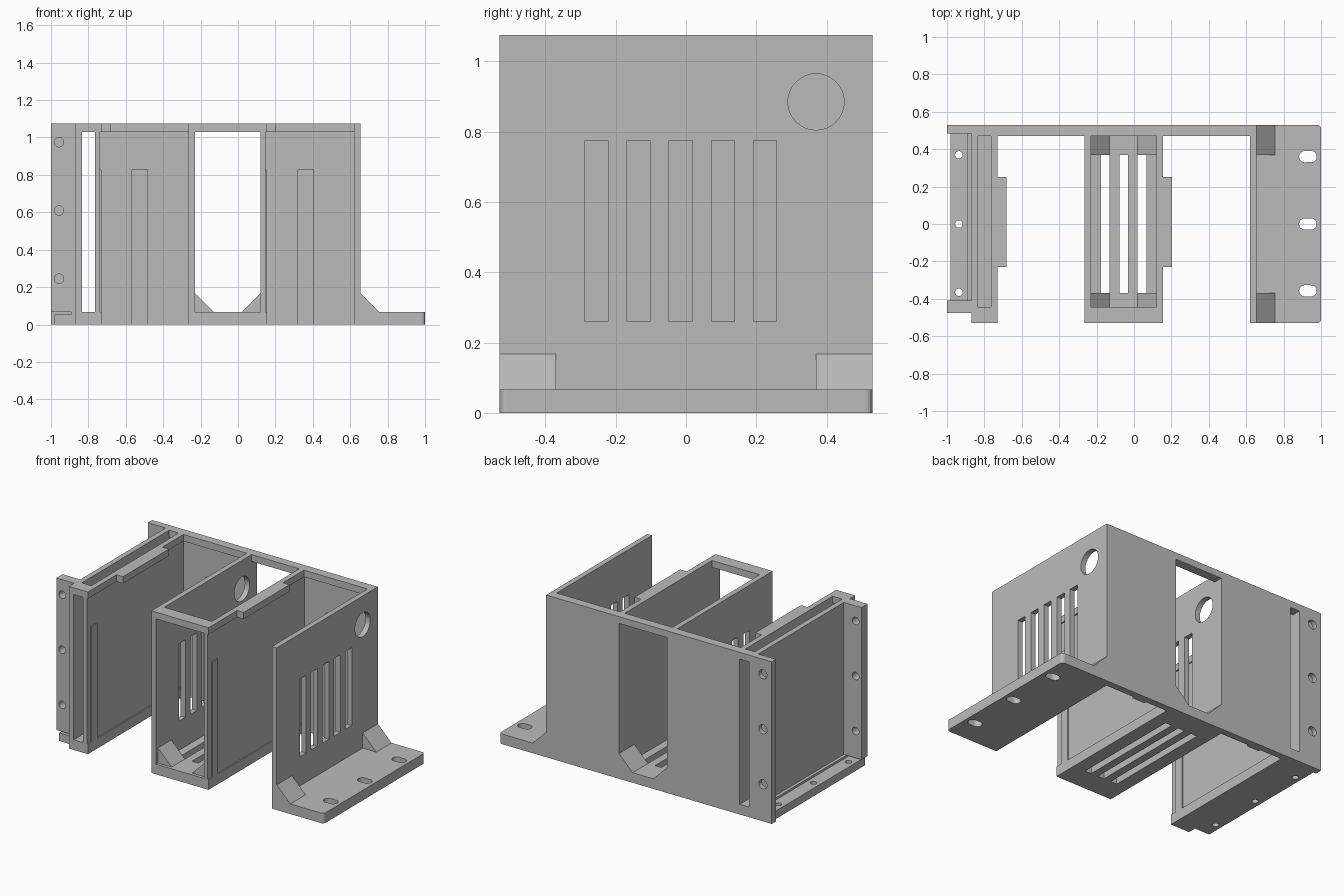
import bpy, bmesh
from mathutils import Matrix, Vector

if "Cube" in bpy.data.objects:
    bpy.data.objects.remove(bpy.data.objects["Cube"])

grey = bpy.data.materials.new("matte grey")
grey.use_nodes = True
COLOUR = (0.5, 0.5, 0.5, 1)
grey.diffuse_color = COLOUR
grey.node_tree.nodes["Principled BSDF"].inputs["Base Color"].default_value = COLOUR

HEIGHT, FLOOR, BACK = 1.075, 0.067, 0.53
HOLE_Z = (0.245, 0.61, 0.975)
HOLE_Y = (-0.365, 0, 0.37)


def finish(name, bm):
    mesh = bpy.data.meshes.new(name)
    bmesh.ops.recalc_face_normals(bm, faces=bm.faces)
    bm.to_mesh(mesh)
    bm.free()
    mesh.materials.append(grey)
    obj = bpy.data.objects.new(name, mesh)
    bpy.context.scene.collection.objects.link(obj)
    return obj


def box(name, x, y, z):
    bm = bmesh.new()
    bmesh.ops.create_cube(bm, size=1)
    for v in bm.verts:
        v.co = [lo + (c + 0.5) * (hi - lo) for c, (lo, hi) in zip(v.co, (x, y, z))]
    return finish(name, bm)


def rod(name, centre, axis, radius, length, stretch=0):
    """Cylinder along an axis; stretch pulls it into a slot along x."""
    bm = bmesh.new()
    turn = Vector((0, 0, 1)).rotation_difference(Vector(axis)).to_matrix().to_4x4()
    bmesh.ops.create_cone(bm, cap_ends=True, segments=32, radius1=radius,
                          radius2=radius, depth=length, matrix=turn)
    for v in bm.verts:
        if stretch:
            v.co.x += stretch if v.co.x > 0 else -stretch
    bmesh.ops.transform(bm, matrix=Matrix.Translation(centre), verts=bm.verts)
    return finish(name, bm)


def cut(obj, cutters):
    for c in cutters:
        c.hide_render = True
        mod = obj.modifiers.new("cut", "BOOLEAN")
        mod.object = c
        mod.solver = "EXACT"
    bpy.context.view_layer.update()
    done = bpy.data.meshes.new_from_object(
        obj.evaluated_get(bpy.context.evaluated_depsgraph_get()))
    obj.modifiers.clear()
    obj.data = done
    for c in cutters:
        bpy.data.objects.remove(c)


def gusset(name, corner, side, y):
    """Triangular brace rising from the floor against a wall."""
    bm = bmesh.new()
    pts = [(corner, FLOOR), (corner + side * 0.1, FLOOR), (corner, FLOOR + 0.1)]
    face = bm.faces.new([bm.verts.new((px, y[0], pz)) for px, pz in pts])
    ext = bmesh.ops.extrude_face_region(bm, geom=[face])
    moved = [v for v in ext["geom"] if isinstance(v, bmesh.types.BMVert)]
    bmesh.ops.translate(bm, vec=(0, y[1] - y[0], 0), verts=moved)
    finish(name, bm)


def vents(x):
    """Cutters for five tall vents and a round cable hole."""
    parts = [box("vent_cutter", x, (-0.288 + i * 0.12, -0.222 + i * 0.12), (0.26, 0.775))
             for i in range(5)]
    mid = sum(x) / 2
    return parts + [rod("cable_cutter", (mid, 0.37, 0.885), (1, 0, 0), 0.08, 0.2)]


# Back wall with its openings and blind screw holes
back_wall = box("back_wall", (-1, 0.655), (0.485, BACK), (0, HEIGHT))
cut(back_wall, [box("window_cutter", (-0.23, 0.12), (0.4, 0.6), (FLOOR, 1.03)),
                box("slit_cutter", (-0.835, -0.765), (0.4, 0.6), (FLOOR, 1.03))]
    + [rod("screw_cutter", (-0.935, BACK, z), (0, 1, 0), 0.03, 0.06) for z in HOLE_Z])
box("back_top_lip", (-0.87, 0.655), (0.47, 0.5), (1.03, HEIGHT))
for i, x in enumerate((-0.525, 0.36)):
    box(f"back_rib_{i + 1}", (x - 0.045, x + 0.045), (0.47, 0.49), (0, 0.83))

# Right side panel with mounting foot
right_panel = box("right_panel", (0.62, 0.655), (-BACK, BACK), (0, HEIGHT))
cut(right_panel, vents((0.5, 0.8)))
foot = box("right_foot", (0.62, 1), (-BACK, BACK), (0, FLOOR))
bm = bmesh.new()
bm.from_mesh(foot.data)
corners = [e for e in bm.edges if all(v.co.x > 0.9 for v in e.verts)
           and abs(e.verts[0].co.z - e.verts[1].co.z) > 0.01]
bmesh.ops.bevel(bm, geom=corners, offset=0.02, segments=4, affect="EDGES", profile=0.5)
bm.to_mesh(foot.data)
bm.free()
cut(foot, [rod("foot_cutter", (0.93, y, 0.03), (0, 0, 1), 0.03, 0.3, 0.017)
           for y in (-0.357, 0, 0.36)])
for label, y in (("front", (-BACK, -0.37)), ("back", (0.37, BACK))):
    gusset(f"right_{label}_gusset", 0.655, 1, y)


def bay(name, x0, x1, vented):
    """Open-topped bay: two walls, floor, front top bar, lip, rib and tab."""
    left = box(f"{name}_left_wall", (x0, x0 + 0.035), (-BACK, 0.5), (0, HEIGHT))
    if vented:
        cut(left, vents((x0 - 0.1, x0 + 0.1)))
    box(f"{name}_right_wall", (x1 - 0.035, x1 - 0.008), (-BACK, 0.5), (0, HEIGHT))
    box(f"{name}_wall_lip", (x1 - 0.02, x1), (-BACK, 0.5), (1.03, HEIGHT))
    box(f"{name}_wall_rib", (x1 - 0.02, x1), (-0.49, -0.43), (0, 0.83))
    box(f"{name}_top_tab", (x1 - 0.01, x1 + 0.048), (-0.23, 0.25), (1.03, HEIGHT))
    box(f"{name}_front_bar", (x0, x1), (-BACK, -0.444), (1.03, HEIGHT))
    return box(f"{name}_floor", (x0, x1), (-BACK, 0.5), (0, FLOOR))


# Middle bay: slotted floor and corner gussets
middle_floor = bay("middle_bay", -0.265, 0.155, True)
cut(middle_floor, [box("floor_cutter", (x, x + 0.046), (-0.37, 0.37), (-0.1, 0.2))
                   for x in (-0.176, -0.078, 0.02)])
for label, y in (("front", (-0.51, -0.37)), ("back", (0.37, BACK))):
    gusset(f"middle_{label}_left_gusset", -0.23, 1, y)
    gusset(f"middle_{label}_right_gusset", 0.12, -1, y)

# Left bay
bay("left_bay", -0.87, -0.73, False)

# Left mounting flanges
flange = box("left_front_flange", (-1, -0.86), (-0.475, -0.41), (FLOOR, HEIGHT))
cut(flange, [rod("screw_cutter", (-0.957, -0.44, z), (0, 1, 0), 0.025, 0.2) for z in HOLE_Z])
plate = box("left_bottom_plate", (-0.98, -0.86), (-0.475, 0.5), (0, 0.053))
cut(plate, [rod("plate_cutter", (-0.936, y, 0.03), (0, 0, 1), 0.02, 0.3) for y in HOLE_Y])
box("left_plate_step", (-0.89, -0.86), (-0.475, 0.49), (0, FLOOR))
